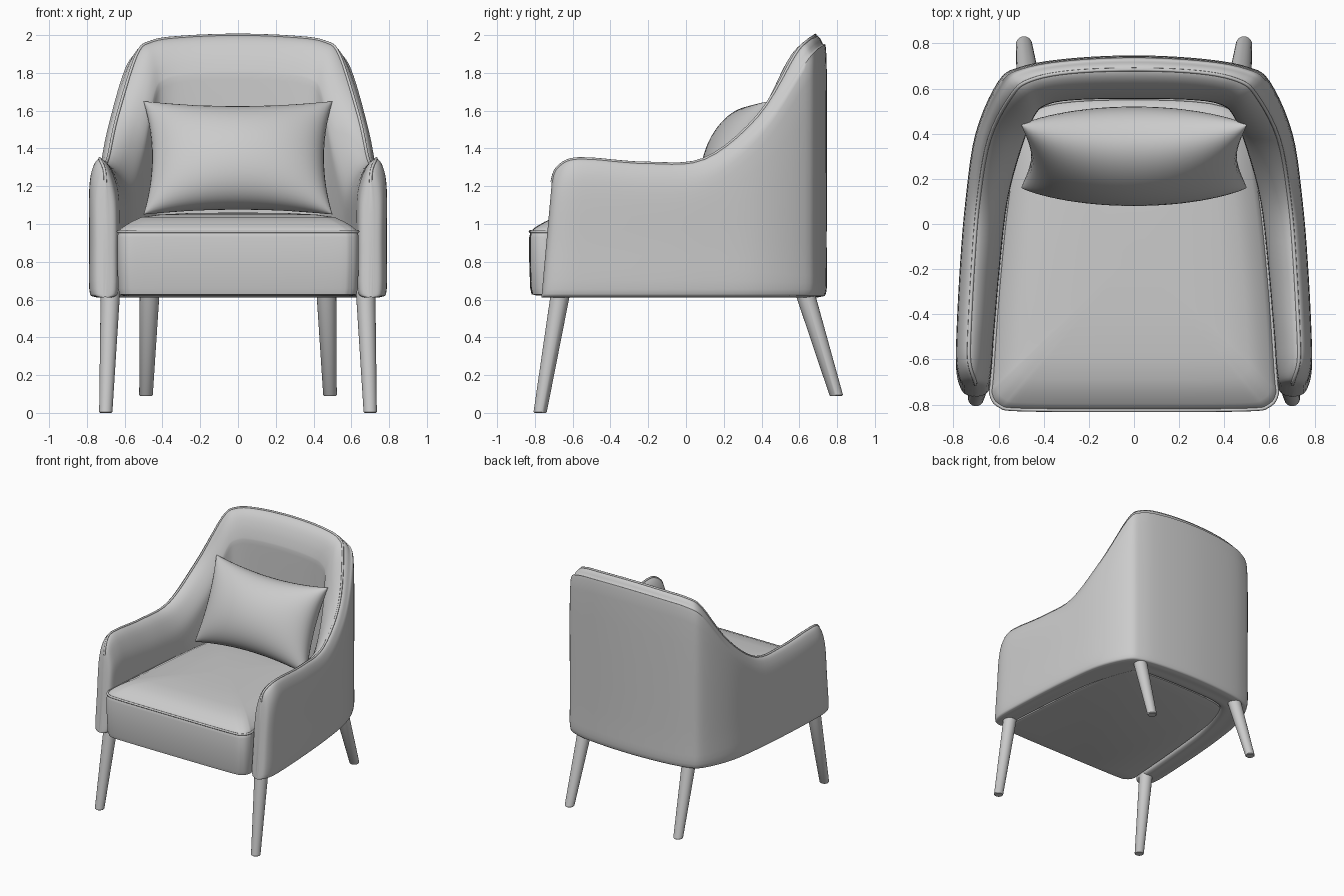
import bpy, bmesh, math
from mathutils import Vector

cube = bpy.data.objects.get("Cube")
if cube:
    bpy.data.objects.remove(cube)

fabric = bpy.data.materials.new("soft_grey")
fabric.use_nodes = True
GREY = (0.6, 0.6, 0.6, 1)
fabric.diffuse_color = GREY
fabric.node_tree.nodes["Principled BSDF"].inputs["Base Color"].default_value = GREY


def finish(name, bm, angle=50):
    bmesh.ops.remove_doubles(bm, verts=bm.verts, dist=0.0005)
    bmesh.ops.recalc_face_normals(bm, faces=bm.faces)
    mesh = bpy.data.meshes.new(name)
    bm.to_mesh(mesh)
    bm.free()
    obj = bpy.data.objects.new(name, mesh)
    bpy.context.collection.objects.link(obj)
    mesh.materials.append(fabric)
    bpy.ops.object.select_all(action="DESELECT")
    obj.select_set(True)
    bpy.context.view_layer.objects.active = obj
    bpy.ops.object.shade_smooth_by_angle(angle=math.radians(angle))
    return obj


def spline(points, steps, closed=False):
    """Smooth curve through points of any dimension."""
    pts = [Vector(p) for p in points]
    n = len(pts)
    pick = (lambda i: pts[i % n]) if closed else (lambda i: pts[max(0, min(n - 1, i))])
    out = []
    for i in range(n if closed else n - 1):
        a, b, c, d = (pick(i + k) for k in (-1, 0, 1, 2))
        for s in range(steps):
            t = s / steps
            out.append(0.5 * (2 * b + (c - a) * t + (2 * a - 5 * b + 4 * c - d) * t * t
                              + (3 * b - a - 3 * c + d) * t ** 3))
    return out if closed else out + [pts[-1]]


def loft(name, rings, angle=50):
    """Skin closed rings and cap both ends."""
    bm = bmesh.new()
    vs = [[bm.verts.new(p) for p in ring] for ring in rings]
    n = len(vs[0])
    for a, b in zip(vs, vs[1:]):
        for i in range(n):
            j = (i + 1) % n
            bm.faces.new((a[i], a[j], b[j], b[i]))
    bm.faces.new(vs[0])
    bm.faces.new(vs[-1])
    return finish(name, bm, angle)


def piping(name, points, radius, closed=False):
    curve = bpy.data.curves.new(name, "CURVE")
    curve.dimensions = "3D"
    curve.bevel_depth = radius
    curve.bevel_resolution = 2
    line = curve.splines.new("POLY")
    line.points.add(len(points) - 1)
    for p, co in zip(line.points, points):
        p.co = (*co, 1)
    line.use_cyclic_u = closed
    obj = bpy.data.objects.new(name, curve)
    bpy.context.collection.objects.link(obj)
    curve.materials.append(fabric)


# Wrap-around shell: outer x,y / inner x,y / crest height / crest position across
half = [
    (.715, -.765, .69, -.765, 1.22, .5),
    (.76, -.745, .645, -.745, 1.29, .45),
    (.785, -.66, .63, -.66, 1.34, .36),
    (.785, -.5, .62, -.5, 1.343, .34),
    (.77, -.2, .595, -.2, 1.322, .32),
    (.745, .1, .56, .1, 1.345, .3),
    (.70, .4, .5, .33, 1.57, .3),
    (.60, .63, .44, .48, 1.89, .38),
    (.5, .695, .38, .53, 1.965, .35),
    (.3, .73, .25, .55, 1.99, .32),
]
middle = (0, .745, 0, .555, 2.0, .32)
mirrored = [(-a, b, -c, d, z, f) for a, b, c, d, z, f in reversed(half)]
BASE = 0.615


def shell_section(row):
    ox, oy, ix, iy, top, f = row
    profile = [
        (.5, BASE), (.15, BASE), (0, BASE + .04), (0, .9), (0, top - .16),
        (f * .35, top - .045), (f, top), (f + (1 - f) * .5, top - .045),
        (.95, top - .17), (1, top - .32), (1, .85), (1, BASE + .04), (.85, BASE),
    ]
    slant = .09 * max(0, min(1, (-oy - .4) / .36))
    return [Vector((ox + (ix - ox) * k, oy + (iy - oy) * k + slant * (z - BASE), z))
            for k, z in spline(profile, 4, closed=True)]


sections = [shell_section(r) for r in spline(half + [middle] + mirrored, 5)]
loft("shell", sections, 60)
crest = 6 * 4
piping("shell_piping", [s[crest] for s in sections], .008)

# Seat cushion with a domed top
side = [(.5, -.827), (.6, -.81), (.637, -.76), (.632, -.68), (.605, -.3),
        (.565, .1), (.51, .4), (.4, .53)]
outline = spline([(0, -.83)] + side + [(0, .56)] + [(-x, y) for x, y in reversed(side)],
                 5, closed=True)
CENTRE = -.13


def seat_ring(scale, z):
    return [(p.x * scale, CENTRE + (p.y - CENTRE) * scale, z) for p in outline]


seat_levels = [(.95, .622), (.982, .628), (.993, .66), (1, .8), (1, .93), (.99, .962),
               (.95, .985), (.88, 1.013), (.8, 1.036), (.65, 1.05), (.4, 1.058), (.1, 1.06)]
loft("seat_cushion", [seat_ring(s, z) for s, z in seat_levels])
piping("seat_piping", seat_ring(.993, .96), .008, closed=True)

# Plump lumbar pillow leaning on the backrest
bm = bmesh.new()
N = 28
tilt = math.atan2(.27, .58)
for face in (-1, 1):
    grid = []
    for i in range(N + 1):
        u = math.sin((i / N - .5) * math.pi)
        row = []
        for j in range(N + 1):
            v = math.sin((j / N - .5) * math.pi)
            x = .5 * u * (1 - .09 * (1 - v * v))
            h = .33 * v * (1 - .14 * (1 - u * u))
            d = face * .2 * max(0, (1 - u * u) * (1 - v * v)) ** .45
            row.append(bm.verts.new((x, .3 + h * math.sin(tilt) + d * math.cos(tilt),
                                     1.35 + h * math.cos(tilt) - d * math.sin(tilt))))
        grid.append(row)
    for i in range(N):
        for j in range(N):
            bm.faces.new((grid[i][j], grid[i + 1][j], grid[i + 1][j + 1], grid[i][j + 1]))
finish("pillow", bm, 80)


# Splayed tapered legs
def leg(name, top, foot, r_top, r_foot):
    rings = []
    for c, r in ((foot, r_foot - .005), (foot, r_foot), (top, r_top)):
        lift = .005 if r == r_foot else 0
        rings.append([(c[0] + r * math.cos(a), c[1] + r * math.sin(a), c[2] + lift)
                      for a in (k * math.tau / 24 for k in range(24))])
    loft(name, rings, 40)


for s, label in ((1, "left"), (-1, "right")):
    leg("front_leg_" + label, (s * .675, -.66, .66), (s * .70, -.772, 0), .052, .035)
    leg("rear_leg_" + label, (s * .467, .622, .66), (s * .487, .795, .09), .053, .036)
